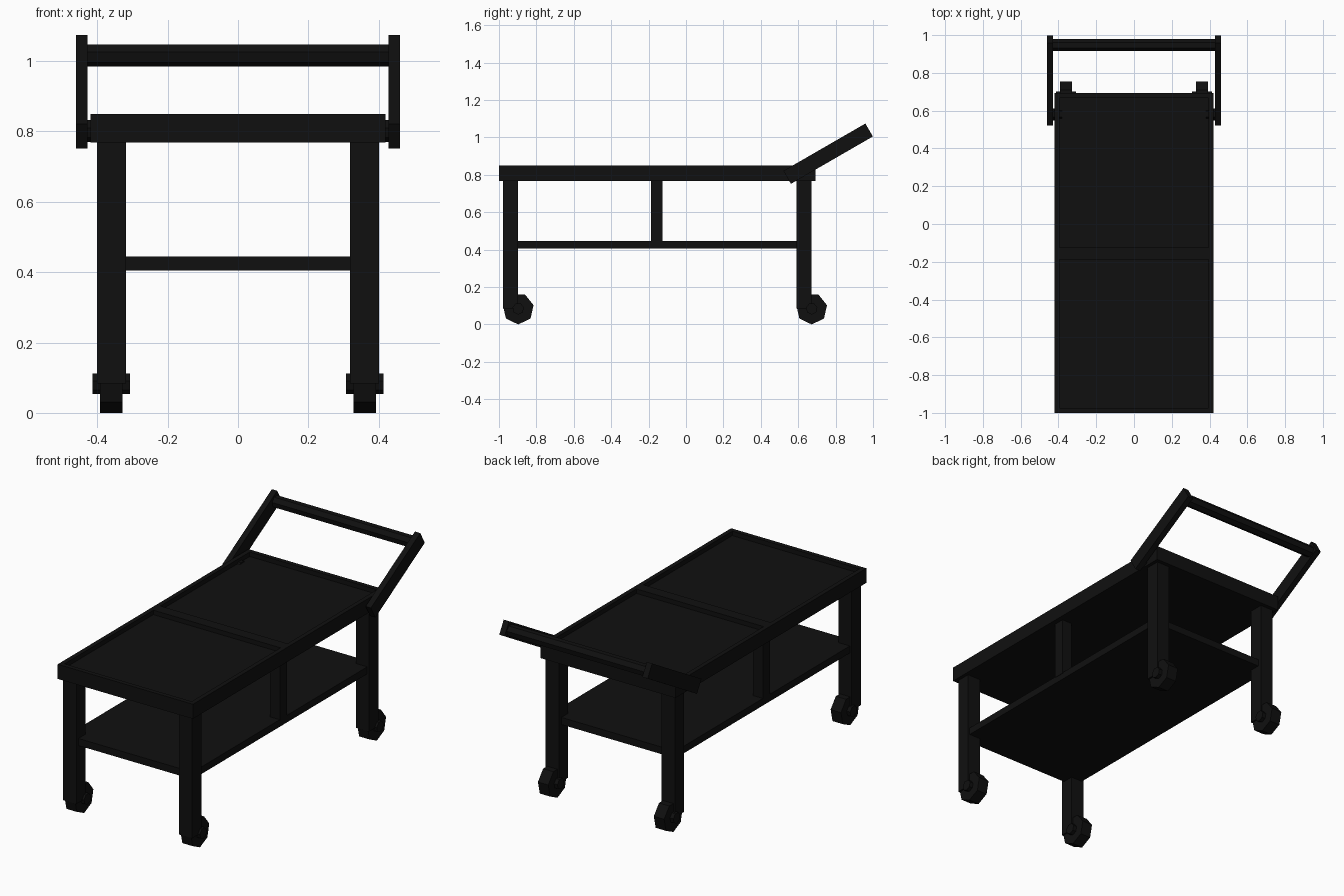
import bpy, math

if "Cube" in bpy.data.objects:
    bpy.data.objects.remove(bpy.data.objects["Cube"])

black = bpy.data.materials.new("black_paint")
black.diffuse_color = (0.005, 0.005, 0.005, 1)
black.use_nodes = True
black.node_tree.nodes["Principled BSDF"].inputs["Base Color"].default_value = black.diffuse_color


def make(name, verts, faces):
    mesh = bpy.data.meshes.new(name)
    mesh.from_pydata(verts, [], faces)
    mesh.materials.append(black)
    obj = bpy.data.objects.new(name, mesh)
    bpy.context.collection.objects.link(obj)
    return obj


def prism(name, profile, x0, x1):
    """Extrude a counter-clockwise (y, z) profile along x."""
    n = len(profile)
    verts = [(x, y, z) for x in (x0, x1) for y, z in profile]
    faces = [tuple(reversed(range(n))), tuple(range(n, 2 * n))]
    faces += [(i, (i + 1) % n, n + (i + 1) % n, n + i) for i in range(n)]
    return make(name, verts, faces)


def box(name, x, y, z):
    return prism(name, [(y[0], z[0]), (y[1], z[0]), (y[1], z[1]), (y[0], z[1])], *x)


def rod(name, x, y, z, r):
    """Seven-sided bar along x with a corner pointing down."""
    a = [math.tau * k / 7 - math.pi / 2 for k in range(7)]
    return prism(name, [(y + r * math.cos(t), z + r * math.sin(t)) for t in a], *x)


# Table top: recessed panel inside a raised rim, with a cross divider
box("top_panel", (-0.395, 0.395), (-0.975, 0.668), (0.768, 0.825))
box("front_rim", (-0.42, 0.42), (-1.0, -0.975), (0.768, 0.85))
box("rear_rim", (-0.42, 0.42), (0.668, 0.693), (0.768, 0.85))
box("top_divider", (-0.395, 0.395), (-0.187, -0.125), (0.80, 0.85))

# Lower shelf
box("lower_shelf", (-0.39, 0.39), (-0.96, 0.65), (0.405, 0.445))

# Handle arm profile, tilted thirty degrees
c, s = math.cos(math.radians(30)), math.sin(math.radians(30))
arm = [(0.76 + u * c - v * s, 0.913 + u * s + v * c)
       for u, v in ((-0.253, -0.04), (0.253, -0.04), (0.253, 0.04), (-0.253, 0.04))]

for side, m in (("left", -1), ("right", 1)):
    def span(a, b):
        return tuple(sorted((m * a, m * b)))

    box(f"{side}_rim", span(0.395, 0.42), (-0.975, 0.668), (0.768, 0.85))
    box(f"{side}_middle_post", span(0.33, 0.392), (-0.187, -0.125), (0.44, 0.78))
    prism(f"{side}_handle_arm", arm, *span(0.428, 0.461))
    rod(f"{side}_handle_pivot", span(0.38, 0.44), 0.58, 0.803, 0.033)

    # Legs with wheels and axles
    for end, y in (("front", -0.938), ("rear", 0.631)):
        box(f"{end}_{side}_leg", span(0.319, 0.401), (y - 0.041, y + 0.041), (0.084, 0.78))
        rod(f"{end}_{side}_wheel", span(0.328, 0.392), y + 0.041, 0.084, 0.084)
        rod(f"{end}_{side}_axle", span(0.307, 0.413), y + 0.041, 0.084, 0.031)

# Push bar
rod("push_bar", (-0.44, 0.44), 0.947, 1.018, 0.033)
